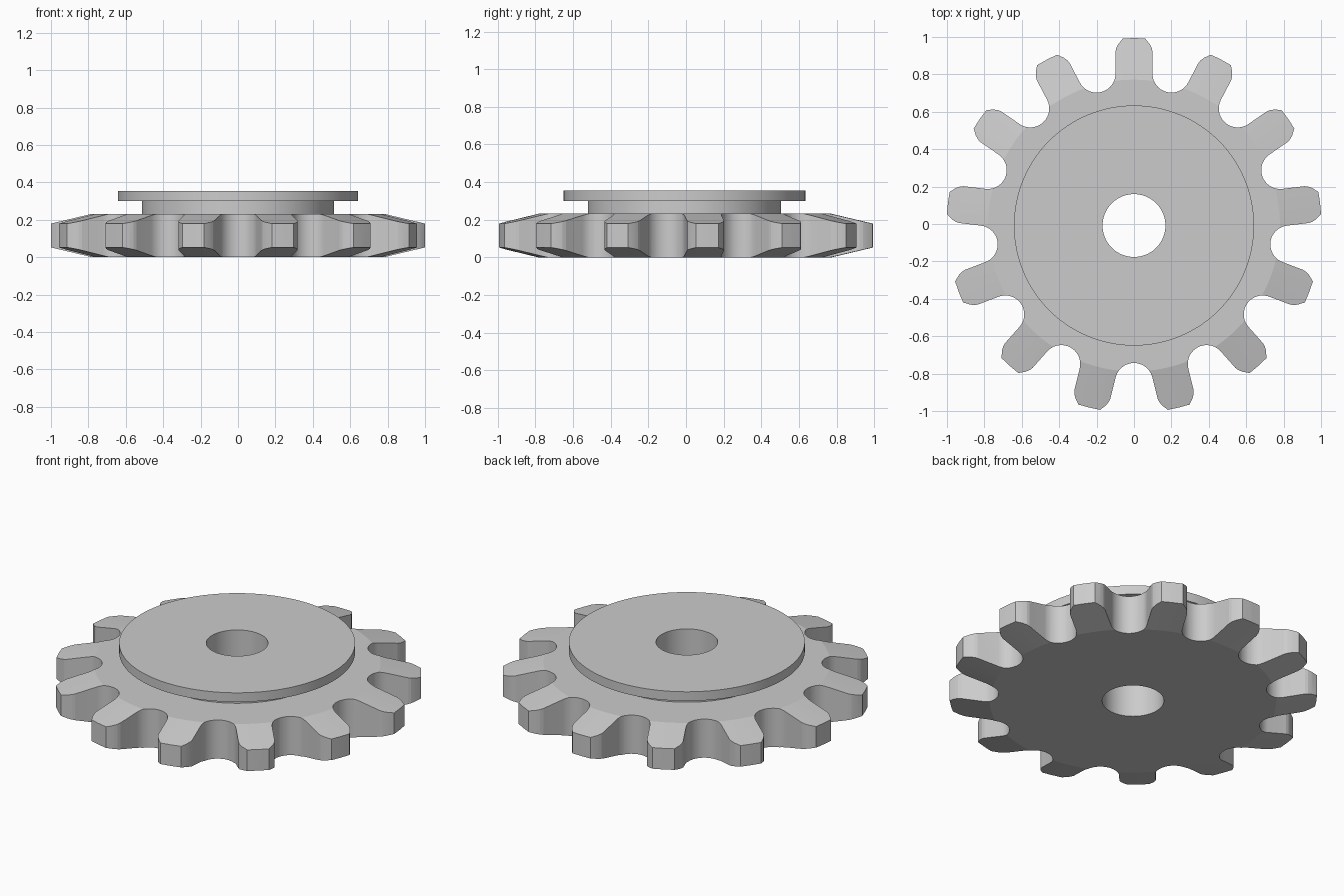
import bpy
import bmesh
import math
from mathutils import Matrix, Vector

TEETH = 13
STEP = 2 * math.pi / TEETH
TIP_R = 1.002        # outer radius
ROOT_R = 0.735       # radius at the bottom of each gap
HALF_W = 0.099       # half width of a tooth
TIP_HALF = 0.06      # half width of the flat tip

cube = bpy.data.objects.get("Cube")
if cube:
    bpy.data.objects.remove(cube, do_unlink=True)

steel = bpy.data.materials.new("grey_steel")
steel.use_nodes = True
GREY = (0.6, 0.6, 0.6, 1)
steel.diffuse_color = GREY
steel.node_tree.nodes["Principled BSDF"].inputs["Base Color"].default_value = GREY


def make_object(name, bm):
    bmesh.ops.recalc_face_normals(bm, faces=bm.faces)
    mesh = bpy.data.meshes.new(name)
    bm.to_mesh(mesh)
    bm.free()
    mesh.materials.append(steel)
    obj = bpy.data.objects.new(name, mesh)
    bpy.context.collection.objects.link(obj)
    return obj


def lathe(name, profile, segments):
    """Revolve a closed (radius, height) profile around z."""
    bm = bmesh.new()
    verts = [bm.verts.new((r, 0, z)) for r, z in profile]
    edges = [bm.edges.new((v, verts[i - 1])) for i, v in enumerate(verts)]
    bmesh.ops.spin(bm, geom=verts + edges, cent=(0, 0, 0), axis=(0, 0, 1),
                   angle=2 * math.pi, steps=segments, use_merge=True)
    bmesh.ops.remove_doubles(bm, verts=bm.verts, dist=1e-5)
    return make_object(name, bm)


def tooth_outline():
    """Right half of a gap, one tooth and its rounded tip, repeated around."""
    half = STEP / 2
    # Gap circle, tangent to the parallel flanks of both neighbouring teeth
    pitch_r = (ROOT_R - HALF_W) / (1 - math.sin(half))
    gap_r = pitch_r - ROOT_R
    tip_v = math.sqrt(TIP_R ** 2 - TIP_HALF ** 2)
    side = [(HALF_W, 0.93), (0.095, 0.948), (0.084, 0.97), (TIP_HALF, tip_v)]
    tooth = [Vector((u, v)) for u, v in side]
    tooth.append(Vector((0, TIP_R)))
    tooth += [Vector((-u, v)) for u, v in reversed(side)]
    # Arc of the following gap, from flank to flank
    centre = Vector((-math.sin(half), math.cos(half))) * pitch_r
    arc_steps = 20
    for i in range(arc_steps + 1):
        a = math.pi + (math.pi - 2 * half) * i / arc_steps + 2 * half
        a -= half * 1.0
        a -= half
        a = math.pi + 2 * half + (math.pi - 2 * half) * i / arc_steps
        # start of the arc faces the first tooth, end faces the next one
        b = 2 * math.pi - (a - math.pi - 2 * half)
        tooth.append(centre + gap_r * Vector((math.cos(b), math.sin(b))))
    points = []
    for k in range(TEETH):
        turn = Matrix.Rotation(k * STEP, 2)
        points += [turn @ p for p in tooth]
    return points


def prism(name, outline, z0, z1):
    bm = bmesh.new()
    face = bm.faces.new([bm.verts.new((p.x, p.y, z0)) for p in outline])
    top = bmesh.ops.extrude_face_region(bm, geom=[face])["geom"]
    moved = [g for g in top if isinstance(g, bmesh.types.BMVert)]
    bmesh.ops.translate(bm, verts=moved, vec=(0, 0, z1 - z0))
    return make_object(name, bm)


# Turned body: bore, bevelled plate, neck and upper flange
sprocket = lathe("toothed_wheel", [
    (0.168, 0), (0.78, 0), (1.05, 0.064), (1.05, 0.168), (0.78, 0.232),
    (0.513, 0.232), (0.513, 0.3), (0.642, 0.3), (0.642, 0.355), (0.168, 0.355),
], 128)

# Cut the teeth by keeping only what lies inside the toothed prism
outline = tooth_outline()
cutter = prism("tooth_cutter", outline, -0.2, 0.6)
cutter.hide_render = True
cut = sprocket.modifiers.new("teeth", "BOOLEAN")
cut.operation = "INTERSECT"
cut.solver = "EXACT"
cut.object = cutter
bpy.context.view_layer.objects.active = sprocket
bpy.ops.object.select_all(action="DESELECT")
sprocket.select_set(True)
bpy.ops.object.modifier_apply(modifier=cut.name)
bpy.data.objects.remove(cutter, do_unlink=True)

# Centre the uneven tooth pattern and shade
ys = [p.y for p in outline]
sprocket.data.transform(Matrix.Translation((0, -(max(ys) + min(ys)) / 2, 0)))
bpy.ops.object.shade_smooth_by_angle(angle=math.radians(12))
